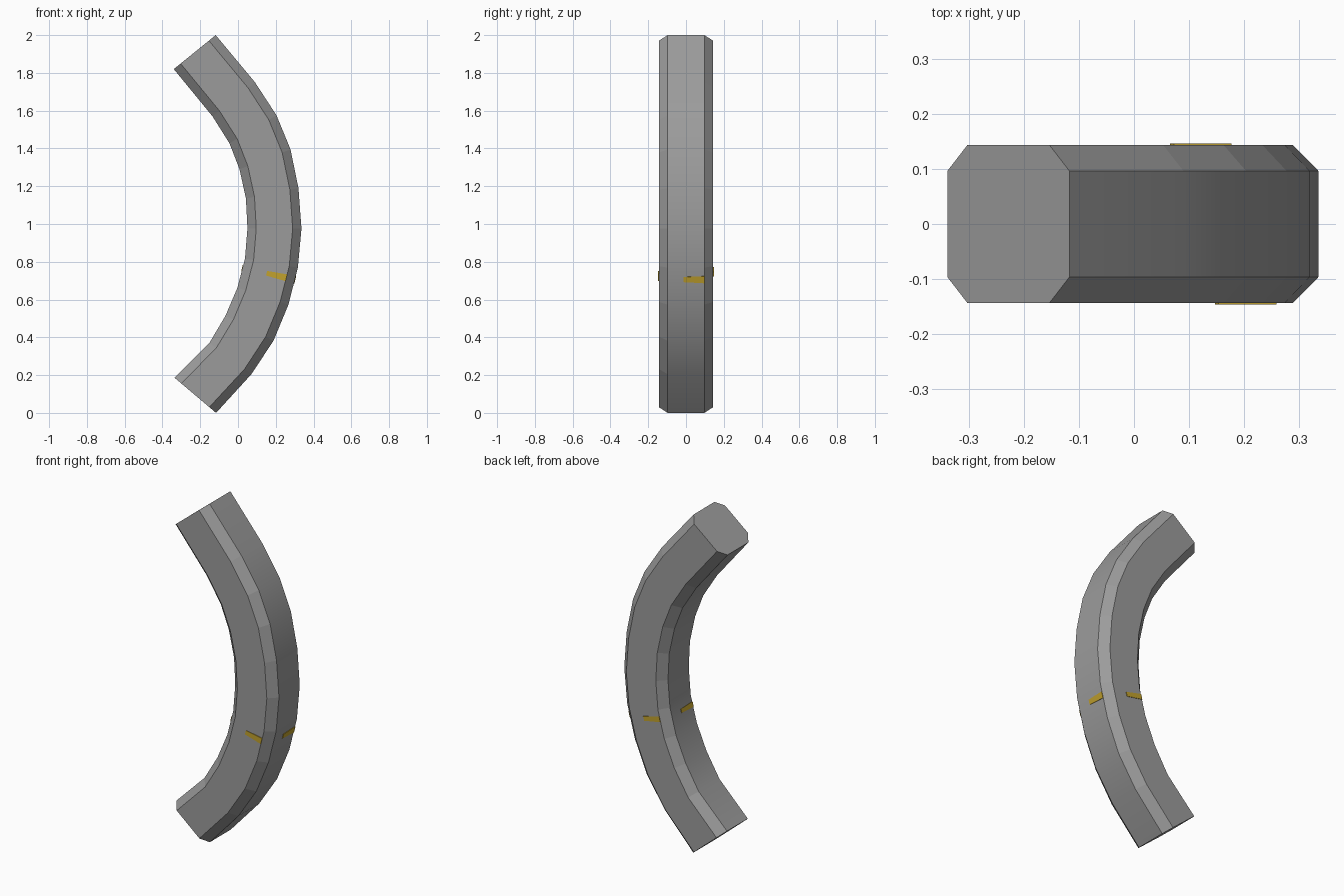
import bpy
import bmesh
from mathutils import Vector

if "Cube" in bpy.data.objects:
    bpy.data.objects.remove(bpy.data.objects["Cube"])

H, C = 0.144, 0.097      # half width of the section, half width of its flat sides

# outer and inner rim of each ring, (x, z), from top to bottom
OUTER = [(-.118, 2.0), (.09, 1.75), (.204, 1.575), (.278, 1.395), (.32, 1.19),
         (.336, .976), (.317, .769), (.267, .573), (.188, .382), (.071, .205), (-.116, 0)]
INNER = [(-.34, 1.82), (-.135, 1.57), (-.045, 1.427), (.008, 1.29), (.042, 1.135),
         (.05, .976), (.037, .817), (-.003, .663), (-.066, .515), (-.151, .371), (-.336, .186)]


def material(name, rgb):
    m = bpy.data.materials.new(name)
    m.diffuse_color = (*rgb, 1)
    m.use_nodes = True
    m.node_tree.nodes["Principled BSDF"].inputs["Base Color"].default_value = m.diffuse_color
    return m


def make_object(name, bm, mat):
    bmesh.ops.recalc_face_normals(bm, faces=bm.faces[:])
    me = bpy.data.meshes.new(name)
    bm.to_mesh(me)
    bm.free()
    me.materials.append(mat)
    ob = bpy.data.objects.new(name, me)
    bpy.context.collection.objects.link(ob)
    return ob


def point(t, a, b):
    """Point at ring position t, radial offset a, sideways offset b."""
    i = min(int(t), len(OUTER) - 2)
    f = t - i
    o = Vector(OUTER[i]).lerp(Vector(OUTER[i + 1]), f)
    n = Vector(INNER[i]).lerp(Vector(INNER[i + 1]), f)
    p = (o + n) / 2 + (o - n) / 2 * (a / H)
    return Vector((p.x, b, p.y))


def quarter_turn(a, b, k):
    for _ in range(k):
        a, b = -b, a
    return a, b


grey = material("grey", (0.33, 0.33, 0.33))
yellow = material("mark_yellow", (0.54, 0.36, 0.027))

# curved bar with chamfered corners
section = [quarter_turn(s, -H, k) for k in range(4) for s in (-C, C)]
bm = bmesh.new()
rings = [[bm.verts.new(point(i, a, b)) for a, b in section] for i in range(len(OUTER))]
for r, q in zip(rings, rings[1:]):
    for j in range(8):
        k = (j + 1) % 8
        f = bm.faces.new((r[j], r[k], q[k], q[j]))
        f.smooth = j in (2, 6)          # outer and inner faces are smooth
bm.faces.new(rings[0])
bm.faces.new(rings[-1])
make_object("curved_bar", bm, grey)

# small painted dash on each of the four sides
bm = bmesh.new()
MID = 6.32
for k in range(4):
    layers = []
    for h in (H - 0.001, H + 0.003):
        corners = [(-.012, MID - .07), (C, MID - .09), (C, MID + .1), (-.012, MID + .07)]
        layers.append([bm.verts.new(point(t, *quarter_turn(s, -h, k))) for s, t in corners])
    low, top = layers
    bm.faces.new(low)
    bm.faces.new(top)
    for j in range(4):
        n = (j + 1) % 4
        bm.faces.new((low[j], low[n], top[n], top[j]))
make_object("yellow_marks", bm, yellow)
